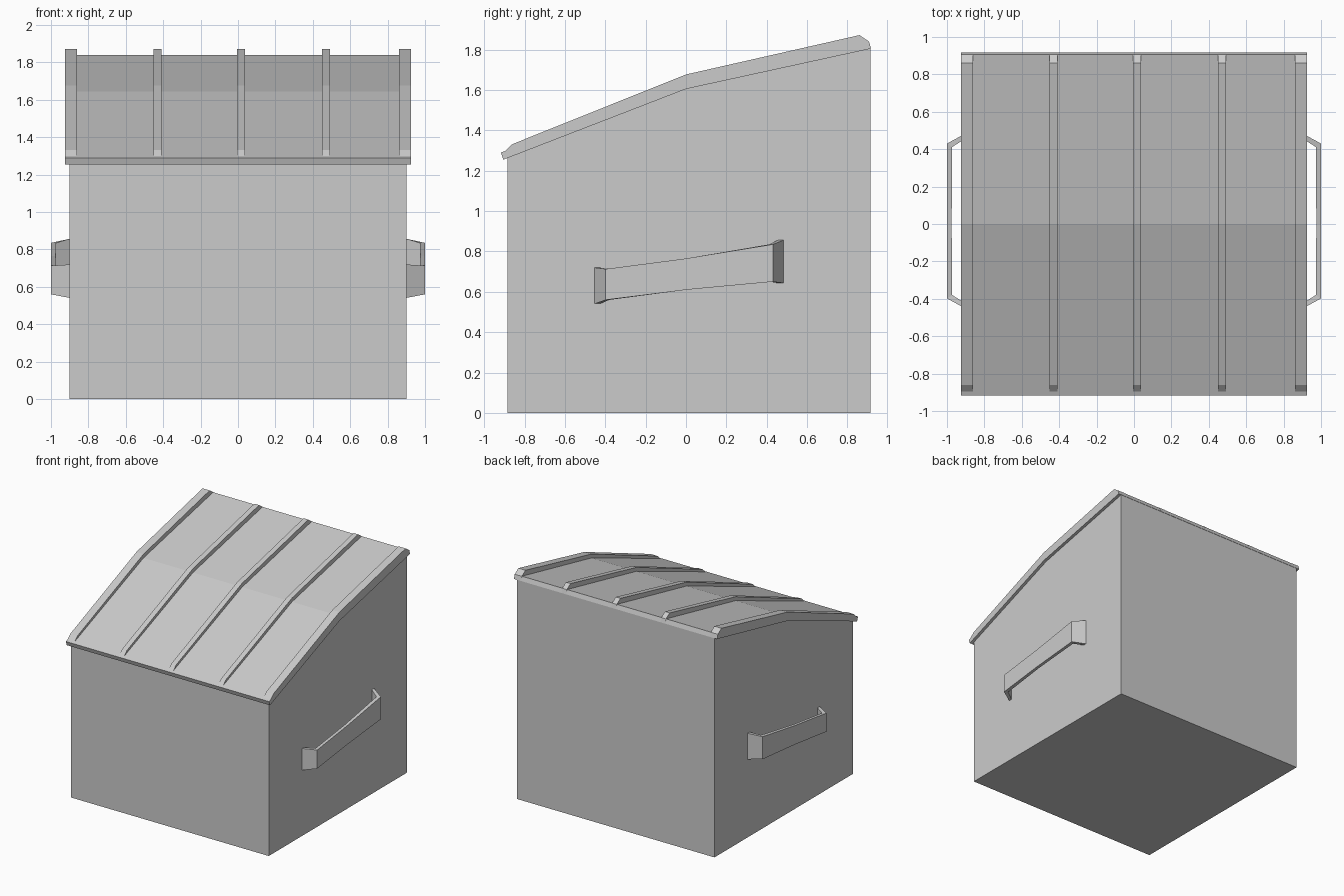
import bpy, bmesh

if "Cube" in bpy.data.objects:
    bpy.data.objects.remove(bpy.data.objects["Cube"])

# Single flat grey
grey = bpy.data.materials.new("bin grey")
grey.diffuse_color = (0.6, 0.6, 0.6, 1)
grey.use_nodes = True
grey.node_tree.nodes["Principled BSDF"].inputs["Base Color"].default_value = grey.diffuse_color


def finish(name, bm):
    bmesh.ops.recalc_face_normals(bm, faces=bm.faces)
    mesh = bpy.data.meshes.new(name)
    bm.to_mesh(mesh)
    bm.free()
    mesh.materials.append(grey)
    obj = bpy.data.objects.new(name, mesh)
    bpy.context.collection.objects.link(obj)
    return obj


def loft(name, rings):
    """Join closed rings of points and cap both ends."""
    bm = bmesh.new()
    vs = [[bm.verts.new(p) for p in ring] for ring in rings]
    n = len(rings[0])
    for a, b in zip(vs, vs[1:]):
        for i in range(n):
            j = (i + 1) % n
            bm.faces.new((a[i], a[j], b[j], b[i]))
    bm.faces.new(vs[0])
    bm.faces.new(vs[-1])
    return finish(name, bm)


def extrude_x(name, profile, x0, x1):
    """Extrude a (y, z) side profile across x."""
    return loft(name, [[(x, y, z) for y, z in profile] for x in (x0, x1)])


# Container body with sloping top
extrude_x("bin_body", [(-0.885, 0), (0.915, 0), (0.915, 1.805),
                       (0, 1.605), (-0.885, 1.263)], -0.9, 0.9)

# Bent lid slab
extrude_x("lid", [(-0.905, 1.255), (0, 1.605), (0.917, 1.805),
                  (0.905, 1.84), (0, 1.645), (-0.917, 1.29)], -0.925, 0.925)

# Raised ribs along the lid
rib = [(-0.897, 1.297), (0, 1.643), (0.917, 1.805), (0.907, 1.84),
       (0.86, 1.872), (0, 1.677), (-0.86, 1.332)]
for i, (x0, x1) in enumerate([(-0.925, -0.86), (-0.453, -0.41), (-0.005, 0.038),
                              (0.45, 0.492), (0.86, 0.925)]):
    extrude_x(f"lid_rib_{i + 1}", rib, x0, x1)

# Side lifting handles: outer x, outer y, inner x, inner y, low z, high z
stations = [(0.895, -0.455, 0.895, -0.428, 0.54, 0.72),
            (1.0, -0.398, 0.972, -0.380, 0.56, 0.713),
            (1.0, 0.0, 0.975, 0.0, 0.61, 0.765),
            (1.0, 0.43, 0.972, 0.412, 0.65, 0.835),
            (0.895, 0.487, 0.895, 0.460, 0.643, 0.858)]
handle = loft("side_handles", [[(ox, oy, lo), (ox, oy, hi), (ix, iy, hi), (ix, iy, lo)]
                               for ox, oy, ix, iy, lo, hi in stations])
handle.modifiers.new("mirror", 'MIRROR').use_axis[0] = True
